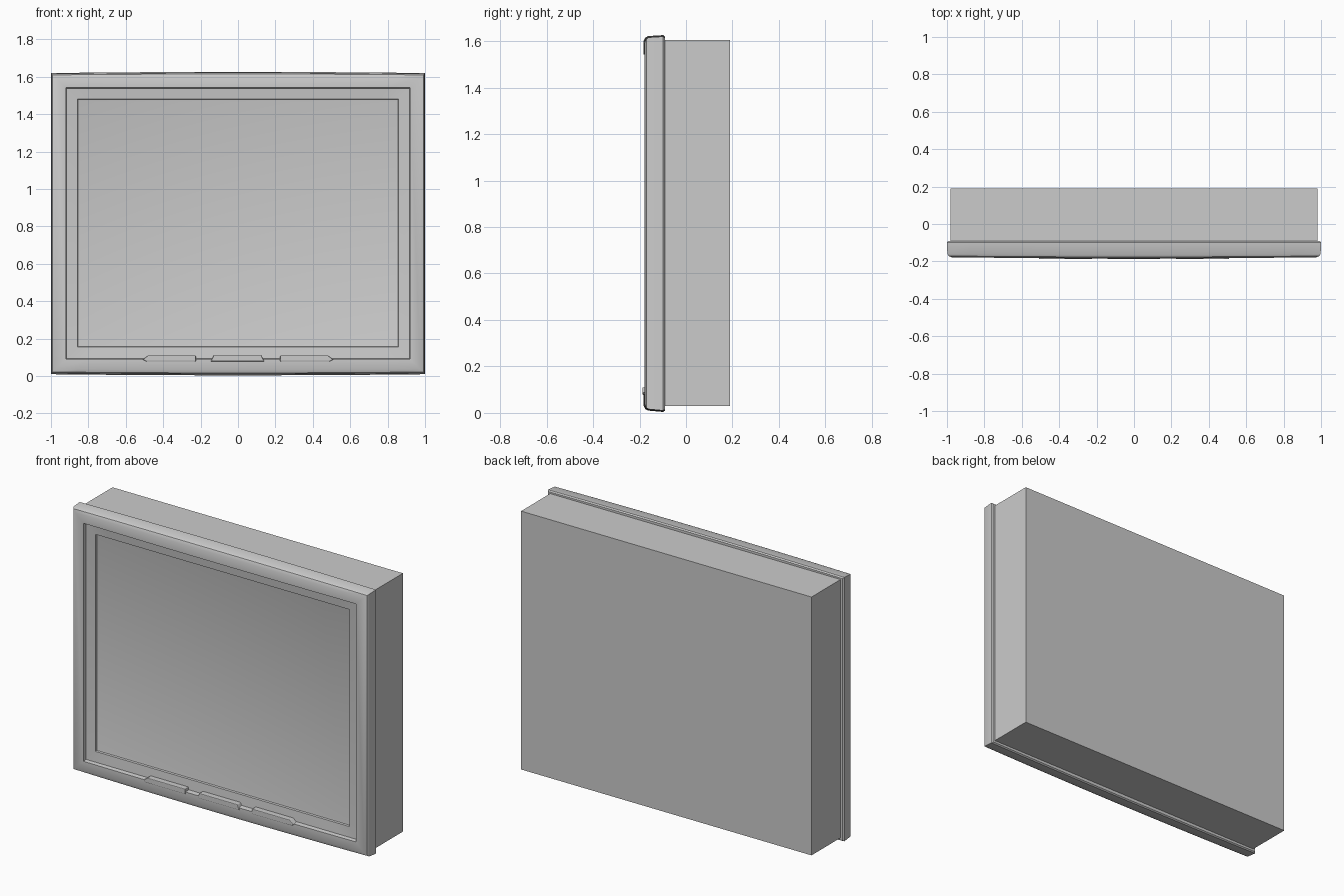
import bpy, bmesh, math

cube = bpy.data.objects.get("Cube")
if cube:
    bpy.data.objects.remove(cube, do_unlink=True)

grey = bpy.data.materials.new("light grey plastic")
grey.use_nodes = True
grey.diffuse_color = (0.6, 0.6, 0.6, 1)
grey.node_tree.nodes["Principled BSDF"].inputs["Base Color"].default_value = (0.6, 0.6, 0.6, 1)


def finish(name, bm, smooth_angle=None):
    bmesh.ops.recalc_face_normals(bm, faces=bm.faces)
    mesh = bpy.data.meshes.new(name)
    bm.to_mesh(mesh)
    bm.free()
    mesh.materials.append(grey)
    obj = bpy.data.objects.new(name, mesh)
    bpy.context.collection.objects.link(obj)
    if smooth_angle:
        bpy.ops.object.select_all(action='DESELECT')
        obj.select_set(True)
        bpy.context.view_layer.objects.active = obj
        bpy.ops.object.shade_smooth_by_angle(angle=math.radians(smooth_angle))
    return obj


def ring(bm, half, z0, z1, y, bow_y=0.0, bow_z=0.0, n=16):
    """Rectangular loop whose long edges bow outward and forward."""
    pts = [(-half + 2 * half * i / n, z0, -1) for i in range(n + 1)]
    pts += [(x, z1, 1) for x, _, _ in reversed(pts)]
    verts = []
    for x, z, side in pts:
        swell = 1 - (x / half) ** 2
        verts.append(bm.verts.new((x, y - bow_y * swell, z + side * bow_z * swell)))
    return verts


def bridge(bm, a, b):
    for i in range(len(a)):
        j = (i + 1) % len(a)
        bm.faces.new((a[i], a[j], b[j], b[i]))


# Rear housing
bm = bmesh.new()
bmesh.ops.create_cube(bm, size=1)
for v in bm.verts:
    v.co = (v.co.x * 1.96, 0.045 + v.co.y * 0.29, 0.817 + v.co.z * 1.576)
finish("rear_housing", bm)

# Front bezel, from the back edge around the rim and into the recess
sections = [
    (0.970, 0.035, 1.595, -0.090, 0, 0),
    (0.993, 0.016, 1.614, -0.090, 0, 0.006),
    (1.000, 0.010, 1.620, -0.098, 0, 0.006),
    (0.998, 0.016, 1.616, -0.160, 0.003, 0.006),
    (0.992, 0.022, 1.610, -0.171, 0.005, 0.005),
    (0.975, 0.038, 1.594, -0.178, 0.006, 0.003),
    (0.920, 0.090, 1.542, -0.177, 0.006, 0),
    (0.916, 0.094, 1.538, -0.155, 0, 0),
    (0.858, 0.156, 1.480, -0.149, 0, 0),
    (0.855, 0.159, 1.477, -0.135, 0, 0),
]
bm = bmesh.new()
rings = [ring(bm, *s) for s in sections]
for a, b in zip(rings, rings[1:]):
    bridge(bm, a, b)
finish("front_bezel", bm, 35)

# Screen, a shallow dish with a softly blended rim
bm = bmesh.new()
rim = ring(bm, 0.857, 0.157, 1.479, -0.138, n=1)
floor = ring(bm, 0.845, 0.169, 1.467, -0.134, n=1)
bridge(bm, rim, floor)
bm.faces.new(floor)
finish("screen", bm, 40)

# Three buttons along the lower lip
outer = [(0.225, 0.078), (0.49, 0.078), (0.51, 0.088), (0.48, 0.11), (0.225, 0.11)]
middle = [(-0.145, 0.078), (0.14, 0.078), (0.125, 0.11), (-0.13, 0.11)]
buttons = {
    "left_button": outer,
    "middle_button": middle,
    "right_button": [(-x, z) for x, z in outer],
}
for name, outline in buttons.items():
    bm = bmesh.new()
    front = bm.faces.new([bm.verts.new((x, -0.188, z)) for x, z in outline])
    back = bmesh.ops.extrude_face_region(bm, geom=[front])["geom"]
    for v in back:
        if isinstance(v, bmesh.types.BMVert):
            v.co.y = -0.15
    obj = finish(name, bm)
    bevel = obj.modifiers.new("soft edges", 'BEVEL')
    bevel.width = 0.004
    bevel.segments = 2
